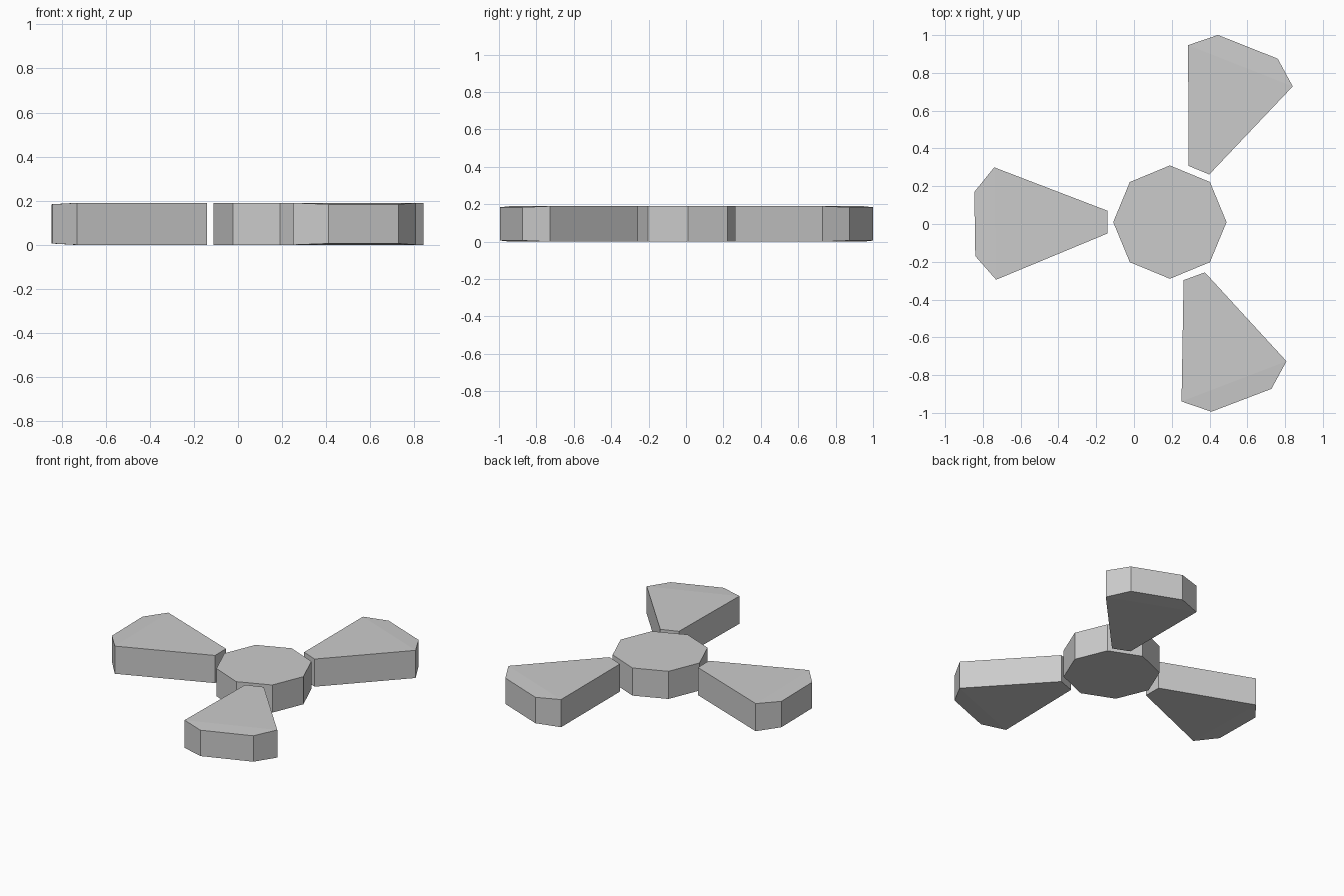
import bpy, bmesh
from math import radians, cos, sin
from mathutils import Matrix

if "Cube" in bpy.data.objects:
    bpy.data.objects.remove(bpy.data.objects["Cube"])

HEIGHT = 0.19


def finish(name, bm):
    bmesh.ops.recalc_face_normals(bm, faces=bm.faces)
    mesh = bpy.data.meshes.new(name)
    bm.to_mesh(mesh)
    bm.free()
    obj = bpy.data.objects.new(name, mesh)
    bpy.context.collection.objects.link(obj)
    return obj


# Octagonal hub
bm = bmesh.new()
bmesh.ops.create_cone(bm, cap_ends=True, segments=8, radius1=0.30, radius2=0.30,
                      depth=HEIGHT, matrix=Matrix.Translation((0.19, 0.01, HEIGHT / 2)))
hub = finish("hub", bm)
# keep a corner pointing along +x
for v in hub.data.vertices:
    dx, dy = v.co.x - 0.19, v.co.y - 0.01
    assert abs(dx * dx + dy * dy - 0.09) < 1e-3

# Blade outline around its own centre: x, y, thinning at the outer tip
OUTLINE = [(0.4325, 0.066, 0), (-0.1675, 0.296, 0), (-0.2725, 0.166, 0.006),
           (-0.2675, -0.174, 0.006), (-0.1575, -0.299, 0), (0.4325, -0.054, 0)]


def blade(name, x, y, angle):
    bm = bmesh.new()
    low = [bm.verts.new((px, py, d)) for px, py, d in OUTLINE]
    top = [bm.verts.new((px, py, HEIGHT - d)) for px, py, d in OUTLINE]
    for ring in (low, top):
        bm.faces.new([ring[i] for i in (0, 1, 4, 5)])   # flat root
        bm.faces.new(ring[1:5])                         # sloping tip
    for i in range(6):
        j = (i + 1) % 6
        bm.faces.new((low[i], low[j], top[j], top[i]))
    obj = finish(name, bm)
    obj.location = (x, y, 0)
    obj.rotation_euler.z = radians(angle)


# Three blades around the hub
blade("left_blade", -0.5725, 0.004, 0)
blade("back_blade", 0.503, 0.687, -112.5)
blade("front_blade", 0.4725, -0.681, 110)
